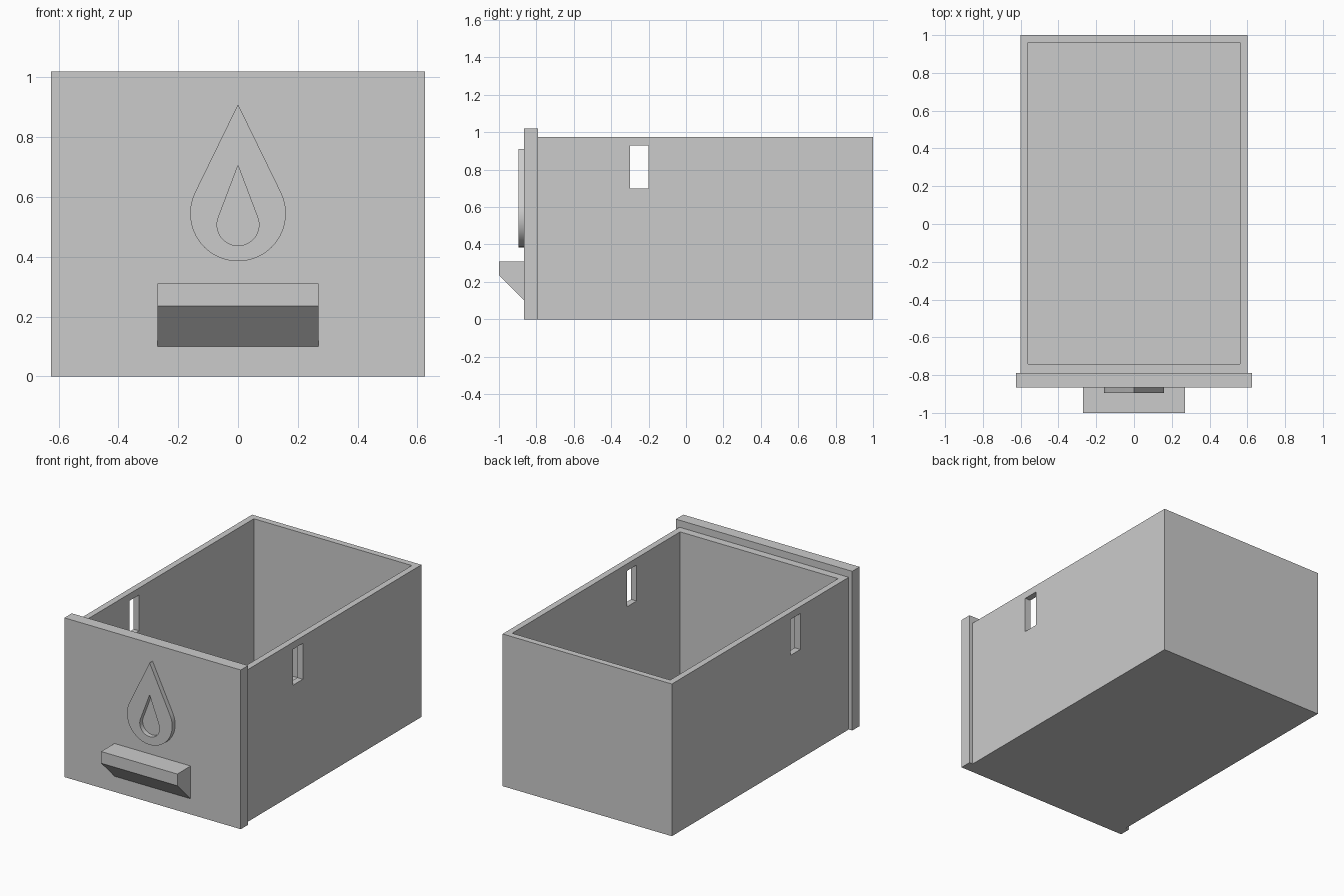
import bpy
from math import sin, cos, asin, pi

if "Cube" in bpy.data.objects:
    bpy.data.objects.remove(bpy.data.objects["Cube"])

GREY = (0.6, 0.6, 0.6, 1)
grey = bpy.data.materials.new("grey_plastic")
grey.use_nodes = True
grey.diffuse_color = GREY
grey.node_tree.nodes["Principled BSDF"].inputs["Base Color"].default_value = GREY


def add_mesh(name, verts, faces):
    mesh = bpy.data.meshes.new(name)
    mesh.from_pydata(verts, [], faces)
    mesh.materials.append(grey)
    obj = bpy.data.objects.new(name, mesh)
    bpy.context.collection.objects.link(obj)
    return obj


def prism(name, section, place, start, end):
    """Extrude a closed 2D section; place(a, b, t) gives the 3D point."""
    n = len(section)
    verts = [place(a, b, t) for t in (start, end) for a, b in section]
    faces = [list(range(n))[::-1], list(range(n, 2 * n))]
    faces += [(i, (i + 1) % n, n + (i + 1) % n, n + i) for i in range(n)]
    return add_mesh(name, verts, faces)


def box(name, x0, x1, y0, y1, z0, z1):
    section = [(x0, y0), (x1, y0), (x1, y1), (x0, y1)]
    return prism(name, section, lambda a, b, t: (a, b, t), z0, z1)


def cut(obj, cutter):
    mod = obj.modifiers.new(cutter.name, "BOOLEAN")
    mod.operation = "DIFFERENCE"
    mod.solver = "EXACT"
    mod.object = cutter
    cutter.hide_render = True
    cutter.hide_set(True)


def drop_outline(radius, centre, tip, steps=48):
    """Teardrop: a point joined by tangents to a round belly."""
    lift = asin(radius / (tip - centre))
    points = [(0, tip)]
    for i in range(steps + 1):
        angle = pi - lift + i / steps * (pi + 2 * lift)
        points.append((radius * cos(angle), centre + radius * sin(angle)))
    return points


# Open-topped tray with a slot through both side walls
tray = box("drawer_tray", -0.6, 0.6, -0.79, 1, 0, 0.975)
cut(tray, box("tray_hollow_cutter", -0.56, 0.56, -0.74, 0.96, 0.04, 1.2))
cut(tray, box("side_slot_cutter", -0.8, 0.8, -0.3, -0.2, 0.7, 0.93))

# Front panel, wider and taller than the tray
box("front_panel", -0.625, 0.625, -0.865, -0.79, 0, 1.02)

# Handle with a sloping underside
handle_section = [(-0.865, 0.1), (-0.865, 0.31), (-1, 0.31), (-1, 0.235)]
prism("handle", handle_section[::-1], lambda a, b, t: (t, a, b), -0.27, 0.27)

# Raised drop emblem, open in the middle
FRONT, BACK = -0.895, -0.865
outer = drop_outline(0.16, 0.545, 0.91)
inner = drop_outline(0.07, 0.507, 0.705)
n = len(outer)
verts = [(x, y, z) for y in (FRONT, BACK) for ring in (outer, inner) for x, z in ring]
faces = []
for i in range(n):
    j = (i + 1) % n
    faces += [(i, j, n + j, n + i),
              (2 * n + j, 2 * n + i, 3 * n + i, 3 * n + j),
              (j, i, 2 * n + i, 2 * n + j),
              (n + i, n + j, 3 * n + j, 3 * n + i)]
emblem = add_mesh("drop_emblem", verts, faces)
bpy.ops.object.select_all(action="DESELECT")
emblem.select_set(True)
bpy.context.view_layer.objects.active = emblem
bpy.ops.object.shade_smooth_by_angle(angle=0.5)
